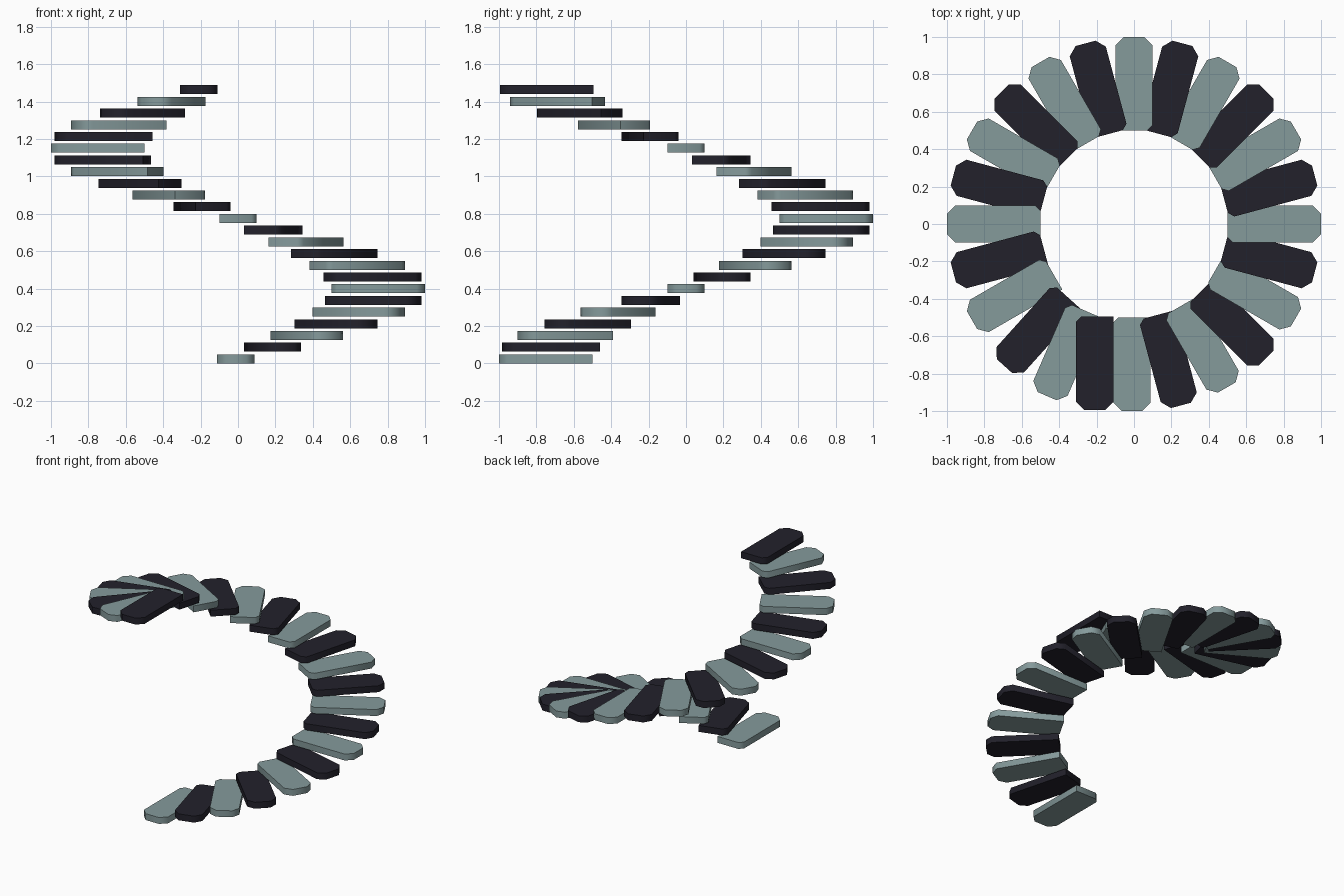
import bpy, bmesh, math

if "Cube" in bpy.data.objects:
    bpy.data.objects.remove(bpy.data.objects["Cube"])

def material(name, rgb):
    m = bpy.data.materials.new(name)
    m.diffuse_color = (*rgb, 1)
    m.use_nodes = True
    m.node_tree.nodes["Principled BSDF"].inputs["Base Color"].default_value = m.diffuse_color
    return m

LIGHT = material("grey_green", (0.235, 0.325, 0.33))
DARK = material("near_black", (0.016, 0.015, 0.024))

COUNT, RISE, THICK = 24, 0.0626, 0.048

# Tread outline: +x points outward, square upper inner corner, others cut
OUTLINE = [(-0.25, 0.10), (-0.25, -0.072), (-0.222, -0.10), (0.205, -0.10),
           (0.25, -0.055), (0.25, 0.055), (0.205, 0.10)]

def tread(name, cx, cy, z, angle, mat):
    bm = bmesh.new()
    face = bm.faces.new([bm.verts.new((x, y, 0)) for x, y in OUTLINE])
    ext = bmesh.ops.extrude_face_region(bm, geom=[face])
    bmesh.ops.translate(bm, vec=(0, 0, THICK),
                        verts=[g for g in ext["geom"] if isinstance(g, bmesh.types.BMVert)])
    bmesh.ops.recalc_face_normals(bm, faces=bm.faces)
    me = bpy.data.meshes.new(name)
    bm.to_mesh(me)
    bm.free()
    me.materials.append(mat)
    ob = bpy.data.objects.new(name, me)
    bpy.context.collection.objects.link(ob)
    ob.location = (cx, cy, z)
    ob.rotation_euler.z = angle
    bpy.context.view_layer.objects.active = ob
    ob.select_set(True)

# The last treads swing out to end parallel with the first
ENDING = {21: (-0.525, -0.574, 222 + 6), 22: (-0.365, -0.691, 246.5), 23: (-0.21, -0.745, 270)}
# The first treads sit slightly off the circle
NUDGE = {0: (-0.011, 0), 1: (-0.008, -0.004), 2: (-0.004, -0.008), 3: (0, -0.01), 20: (0, -0.014)}

# Spiral of treads, alternating in colour
for i in range(COUNT):
    deg = -90 + 15 * i
    a = math.radians(deg)
    dx, dy = NUDGE.get(i, (0, 0))
    x, y = 0.75 * math.cos(a) + dx, 0.75 * math.sin(a) + dy
    if i in ENDING:
        x, y, deg = ENDING[i]
    tread(f"stair_tread_{i + 1:02d}", x, y, i * RISE, math.radians(deg), DARK if i % 2 else LIGHT)

# Soft cut corners, crisp top and bottom edges
bpy.ops.object.shade_smooth_by_angle(angle=math.radians(50))
